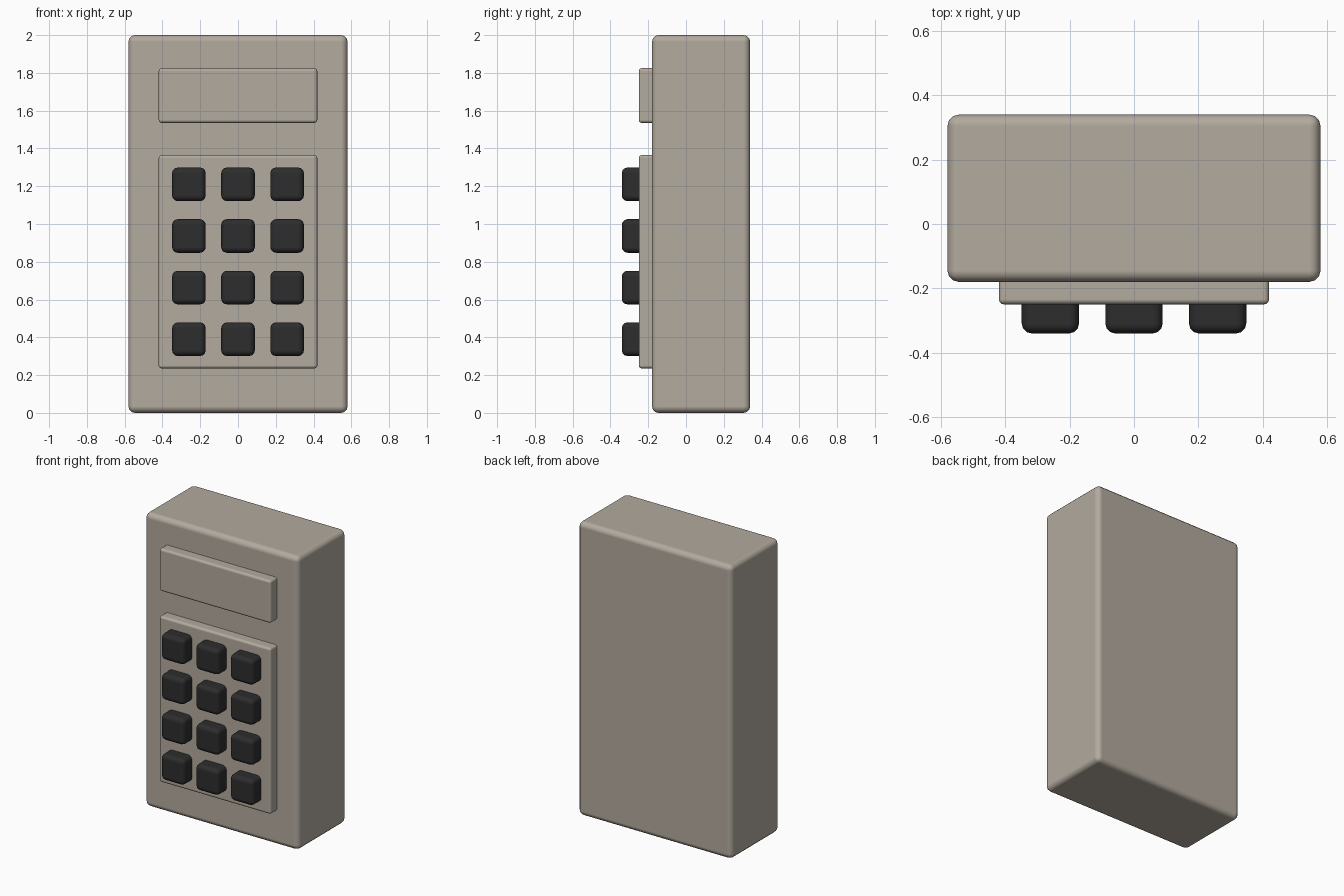
import bpy
import math

if "Cube" in bpy.data.objects:
    bpy.data.objects.remove(bpy.data.objects["Cube"])


def make_material(name, rgb):
    mat = bpy.data.materials.new(name)
    mat.diffuse_color = (*rgb, 1.0)
    mat.use_nodes = True
    mat.node_tree.nodes["Principled BSDF"].inputs["Base Color"].default_value = mat.diffuse_color
    return mat


beige = make_material("warm_beige", (0.45, 0.405, 0.345))
black = make_material("key_black", (0.026, 0.026, 0.026))


def rounded_box(name, low, high, radius, mat, segments=3):
    """Box between two corners with all edges rounded."""
    center = [(a + b) / 2 for a, b in zip(low, high)]
    bpy.ops.mesh.primitive_cube_add(size=1, location=center)
    ob = bpy.context.object
    ob.name = name
    ob.scale = [b - a for a, b in zip(low, high)]
    bpy.ops.object.transform_apply(location=False, rotation=False, scale=True)
    bpy.ops.object.shade_smooth_by_angle(angle=math.radians(40))
    bevel = ob.modifiers.new("rounded_edges", "BEVEL")
    bevel.width = radius
    bevel.segments = segments
    bevel.harden_normals = True
    # bevel before the smooth-by-angle step, if one is on the stack
    ob.modifiers.move(len(ob.modifiers) - 1, 0)
    ob.data.materials.append(mat)
    return ob


# Main housing
rounded_box("housing", (-0.58, -0.18, 0.0), (0.58, 0.34, 2.0), 0.035, beige)

# Raised display and keypad plates, sunk slightly into the housing
rounded_box("display_panel", (-0.42, -0.25, 1.535), (0.42, -0.14, 1.825), 0.016, beige)
rounded_box("keypad_panel", (-0.42, -0.25, 0.235), (0.42, -0.14, 1.365), 0.016, beige)

# Three by four grid of keys
for row in range(4):
    for col in range(3):
        x = (col - 1) * 0.26
        z = 0.39 + row * 0.2733
        rounded_box(f"key_{row + 1}_{col + 1}",
                    (x - 0.089, -0.34, z - 0.089),
                    (x + 0.089, -0.21, z + 0.089), 0.03, black)
